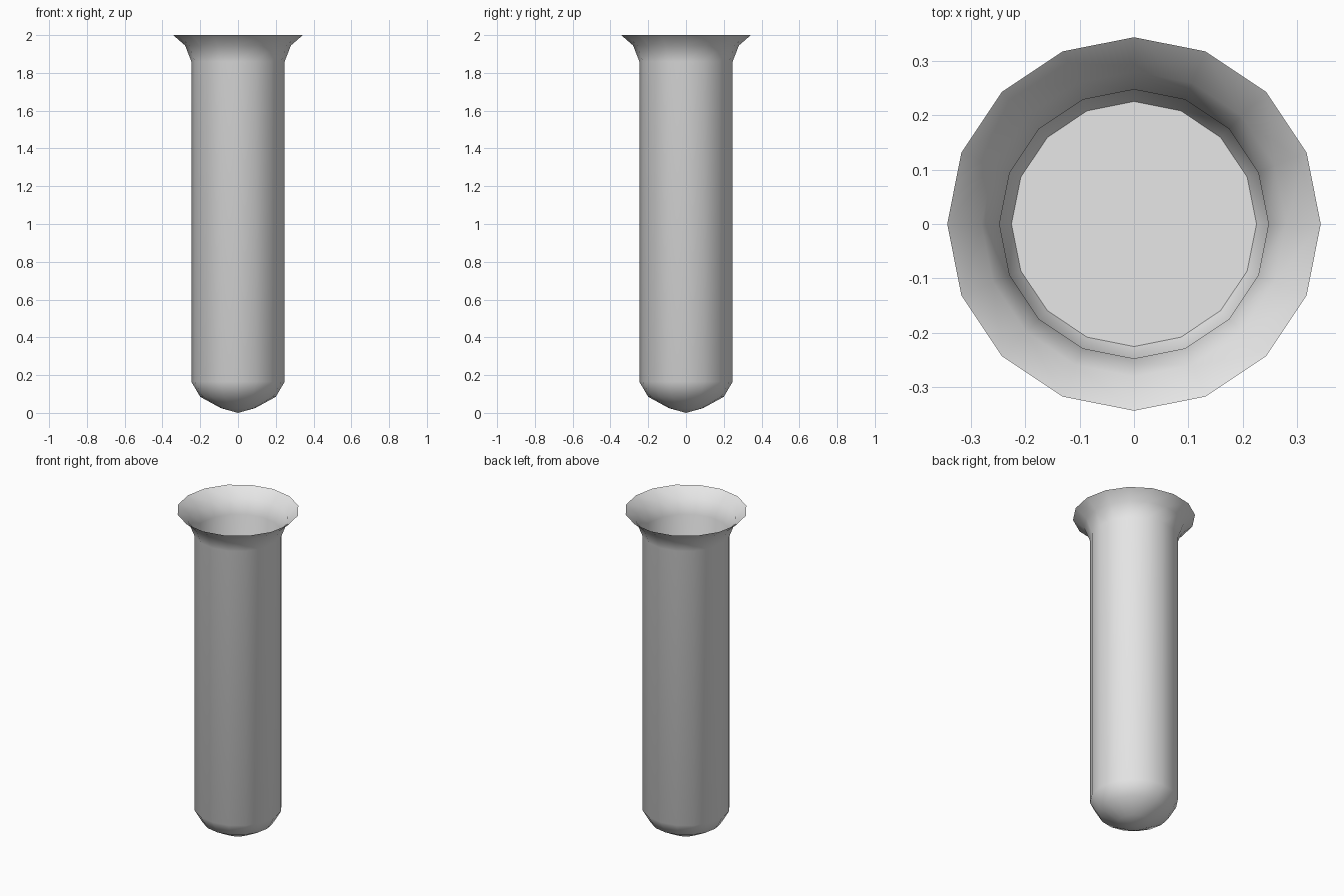
import bpy
import math

SIDES = 16

# Remove the default object
cube = bpy.data.objects.get("Cube")
if cube:
    bpy.data.objects.remove(cube, do_unlink=True)

# Single grey material
grey = bpy.data.materials.new("light grey")
grey.use_nodes = True
colour = (0.8, 0.8, 0.8, 1)
grey.diffuse_color = colour
grey.node_tree.nodes["Principled BSDF"].inputs["Base Color"].default_value = colour


def ring(radius, z):
    step = 2 * math.pi / SIDES
    return [(radius * math.cos(i * step), radius * math.sin(i * step), z)
            for i in range(SIDES)]


def add_object(name, verts, faces, smooth):
    mesh = bpy.data.meshes.new(name)
    mesh.from_pydata(verts, [], faces)
    mesh.materials.append(grey)
    mesh.polygons.foreach_set("use_smooth", [smooth] * len(mesh.polygons))
    mesh.update()
    obj = bpy.data.objects.new(name, mesh)
    bpy.context.collection.objects.link(obj)
    return obj


# Thin tube: rounded tip, straight wall and flared lip (radius, height)
profile = [(0.09, 0.025), (0.2, 0.085), (0.247, 0.165),
           (0.247, 1.86), (0.28, 1.945), (0.343, 2.0)]
verts = [(0, 0, 0)]
for radius, z in profile:
    verts += ring(radius, z)

faces = []
for i in range(SIDES):
    j = (i + 1) % SIDES
    faces.append((0, 1 + j, 1 + i))
    for level in range(len(profile) - 1):
        low = 1 + level * SIDES
        high = low + SIDES
        faces.append((low + i, low + j, high + j, high + i))
add_object("tube", verts, faces, True)

# Flat floor inside the rounded end
add_object("inner_floor", ring(0.225, 0.128), [tuple(range(SIDES))], False)
